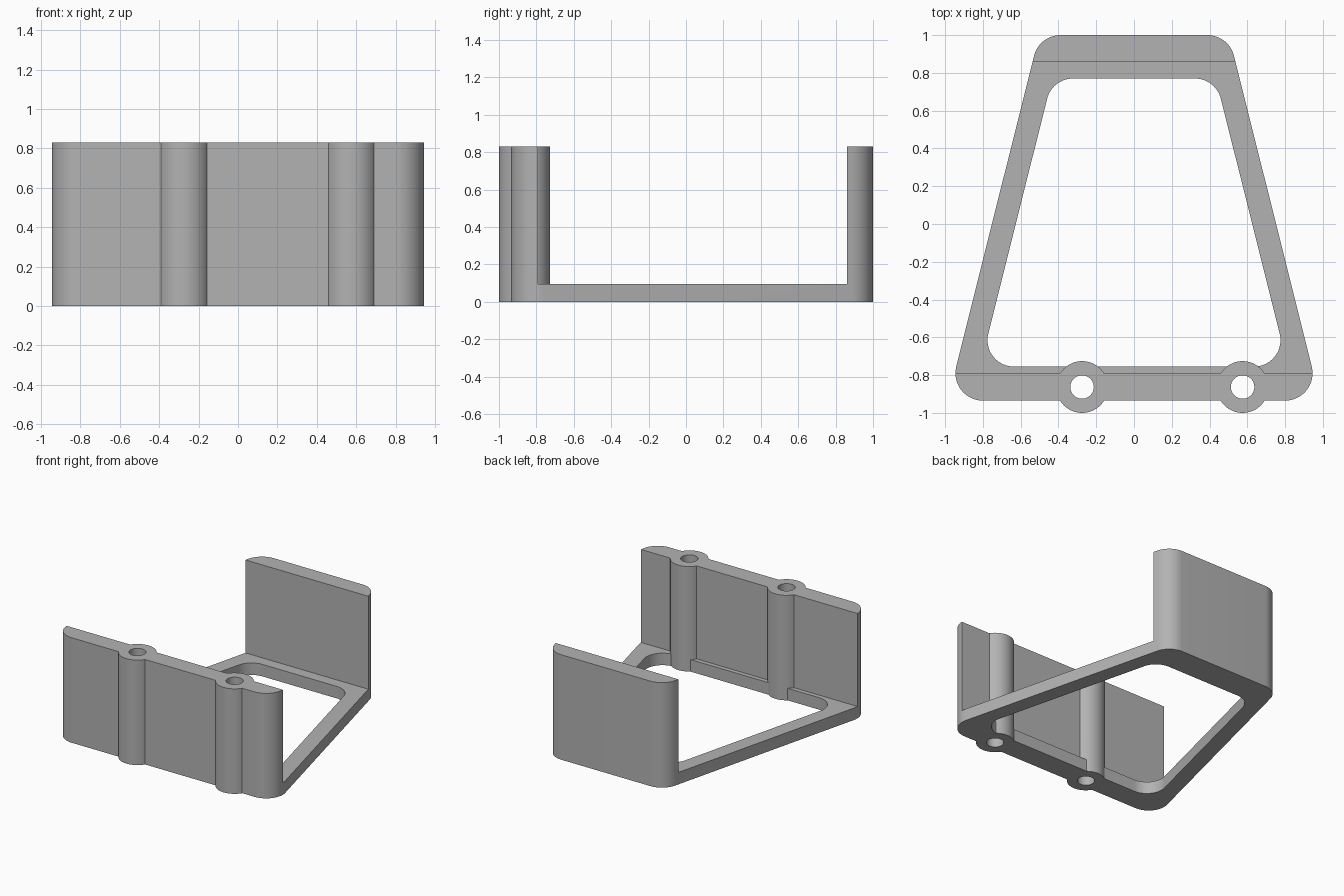
import bpy, bmesh, math
from mathutils import Vector

if "Cube" in bpy.data.objects:
    bpy.data.objects.remove(bpy.data.objects["Cube"])

HEIGHT, FLOOR = 0.83, 0.095
WALL_FRONT, WALL_BACK = -0.79, 0.86   # inner faces of the two walls
BOSS_Y = -0.863

grey = bpy.data.materials.new("grey plastic")
grey.use_nodes = True
grey.diffuse_color = (0.45, 0.45, 0.45, 1)
grey.node_tree.nodes["Principled BSDF"].inputs["Base Color"].default_value = (0.45, 0.45, 0.45, 1)


def prism(name, outline, z0, z1):
    """Extrude a closed counter-clockwise outline from z0 to z1."""
    bm = bmesh.new()
    face = bm.faces.new([bm.verts.new((x, y, z0)) for x, y in outline])
    top = bmesh.ops.extrude_face_region(bm, geom=[face])["geom"]
    bmesh.ops.translate(bm, vec=(0, 0, z1 - z0),
                        verts=[v for v in top if isinstance(v, bmesh.types.BMVert)])
    bmesh.ops.recalc_face_normals(bm, faces=bm.faces)
    mesh = bpy.data.meshes.new(name)
    bm.to_mesh(mesh)
    bm.free()
    mesh.materials.append(grey)
    obj = bpy.data.objects.new(name, mesh)
    bpy.context.collection.objects.link(obj)
    return obj


def rounded_trapezoid(front_x, front_y, back_x, back_y, radius, steps=14):
    """Symmetric trapezoid outline with every corner filleted."""
    corners = [Vector(c) for c in ((-front_x, front_y), (front_x, front_y),
                                   (back_x, back_y), (-back_x, back_y))]
    points = []
    for i, corner in enumerate(corners):
        a = (corners[i - 1] - corner).normalized()
        b = (corners[(i + 1) % 4] - corner).normalized()
        half = a.angle(b) / 2
        centre = corner + (a + b).normalized() * radius / math.sin(half)
        start = corner + a * radius / math.tan(half) - centre
        sweep = math.pi - 2 * half
        begin = math.atan2(start.y, start.x)
        for k in range(steps + 1):
            t = begin + sweep * k / steps
            points.append((centre.x + radius * math.cos(t), centre.y + radius * math.sin(t)))
    return points


def circle(x, y, radius, sides=64):
    return [(x + radius * math.cos(math.tau * k / sides),
             y + radius * math.sin(math.tau * k / sides)) for k in range(sides)]


def combine(target, tool, operation):
    mod = target.modifiers.new(operation, "BOOLEAN")
    mod.operation, mod.object, mod.solver = operation, tool, "EXACT"
    bpy.context.view_layer.objects.active = target
    bpy.ops.object.modifier_apply(modifier=mod.name)
    bpy.data.objects.remove(tool)


# Solid tapered block
bracket = prism("bracket", rounded_trapezoid(0.986, -0.935, 0.502, 1.0, 0.145), 0, HEIGHT)

# Open the space between the walls, then the window in the floor frame
gap = [(-2, WALL_FRONT), (2, WALL_FRONT), (2, WALL_BACK), (-2, WALL_BACK)]
combine(bracket, prism("gap_cutter", gap, FLOOR, 2), "DIFFERENCE")
window = rounded_trapezoid(0.815, -0.755, 0.433, 0.77, 0.14)
combine(bracket, prism("window_cutter", window, -1, 2), "DIFFERENCE")

# Screw bosses with through holes
for x in (-0.275, 0.575):
    combine(bracket, prism("boss", circle(x, BOSS_Y, 0.137), 0, HEIGHT), "UNION")
    combine(bracket, prism("hole_cutter", circle(x, BOSS_Y, 0.062), -1, 2), "DIFFERENCE")

bpy.ops.object.select_all(action="DESELECT")
bracket.select_set(True)
bpy.context.view_layer.objects.active = bracket
bpy.ops.object.shade_smooth_by_angle(angle=math.radians(25))
